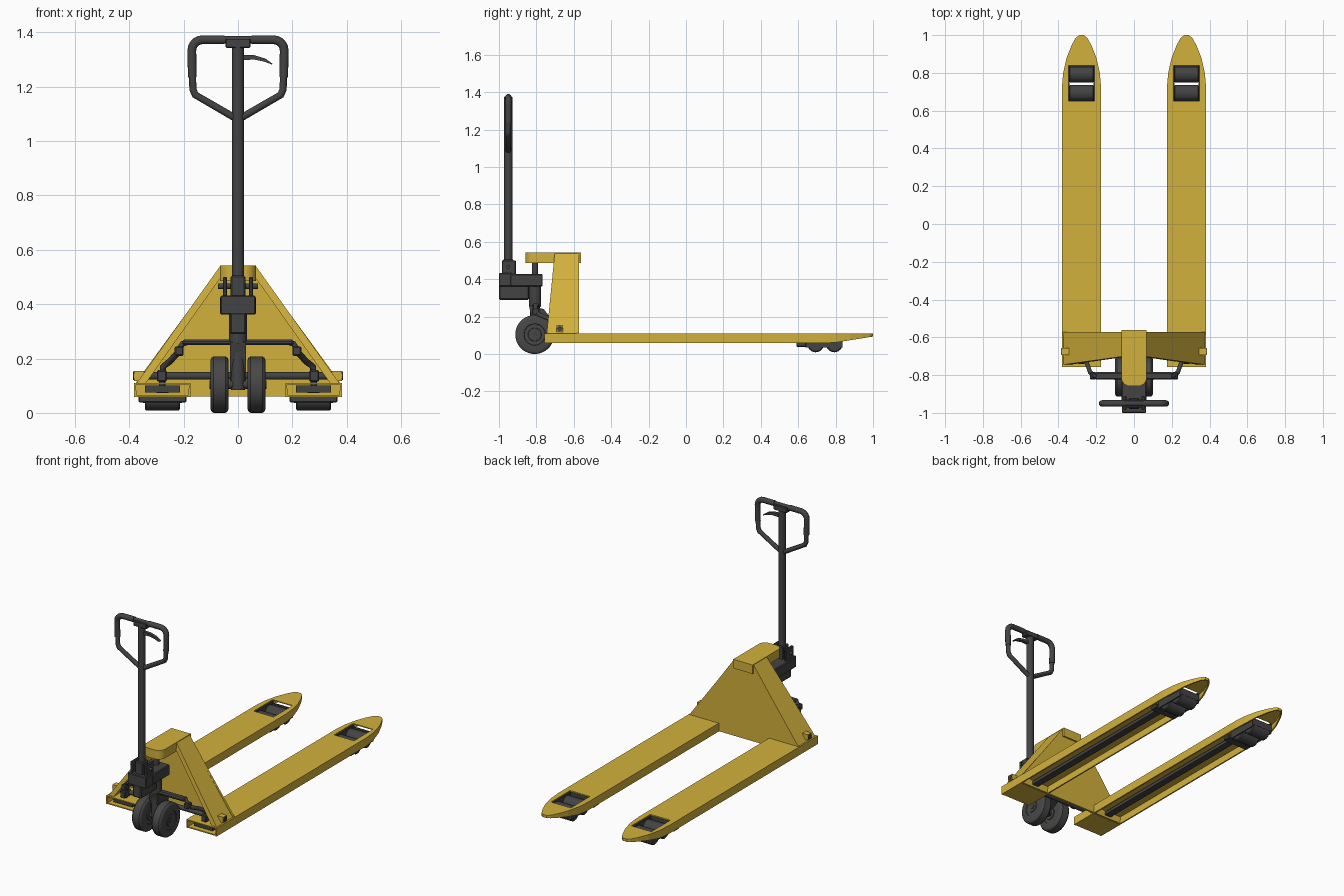
import bpy, bmesh, math
from mathutils import Matrix, Vector

cube = bpy.data.objects.get("Cube")
if cube:
    bpy.data.objects.remove(cube)


def material(name, rgb):
    m = bpy.data.materials.new(name)
    m.use_nodes = True
    col = (*rgb, 1)
    m.diffuse_color = col
    m.node_tree.nodes["Principled BSDF"].inputs["Base Color"].default_value = col
    return m


YELLOW = material("yellow paint", (0.65, 0.443, 0.046))
DARK = material("dark grey", (0.056, 0.056, 0.057))
RUBBER = material("wheel grey", (0.064, 0.064, 0.063))


def activate(ob):
    bpy.ops.object.select_all(action="DESELECT")
    ob.select_set(True)
    bpy.context.view_layer.objects.active = ob


def finish(bm, name, mat, mirror=False, smooth=False):
    """Turn a bmesh in world coordinates into an object, mirrored across x if asked."""
    bmesh.ops.recalc_face_normals(bm, faces=bm.faces)
    me = bpy.data.meshes.new(name)
    bm.to_mesh(me)
    bm.free()
    me.materials.append(mat)
    ob = bpy.data.objects.new(name, me)
    bpy.context.collection.objects.link(ob)
    activate(ob)
    if smooth:
        bpy.ops.object.shade_smooth_by_angle(angle=math.radians(35))
    if mirror:
        ob.modifiers.new("Mirror", "MIRROR")
    return ob


def box(name, xs, ys, zs, mat, mirror=False, bevel=0):
    bm = bmesh.new()
    lo, hi = (Vector(p) for p in zip(xs, ys, zs))
    size = hi - lo
    bmesh.ops.create_cube(bm, size=1, matrix=Matrix.Translation((lo + hi) / 2) @ Matrix.Diagonal((*size, 1)))
    if bevel:
        bmesh.ops.bevel(bm, geom=bm.edges[:], offset=bevel, segments=1, affect="EDGES")
    return finish(bm, name, mat, mirror)


def loft(name, ring_a, ring_b, mat, mirror=False, smooth=False):
    """Solid between two matching rings of points."""
    bm = bmesh.new()
    a, b = ([bm.verts.new(p) for p in ring] for ring in (ring_a, ring_b))
    n = len(a)
    bm.faces.new(a)
    bm.faces.new(b)
    for i in range(n):
        j = (i + 1) % n
        bm.faces.new((a[i], a[j], b[j], b[i]))
    return finish(bm, name, mat, mirror, smooth)


def lathe(name, profile, centre, axis, mat, mirror=False, steps=32):
    """Revolve (distance along axis, radius) points about an x or z axis."""
    bm = bmesh.new()
    rings = []
    for d, r in profile:
        ring = []
        for i in range(steps):
            t = math.tau * i / steps
            u, v = r * math.cos(t), r * math.sin(t)
            p = (d, u, v) if axis == "x" else (u, v, d)
            ring.append(bm.verts.new(Vector(p) + Vector(centre)))
        rings.append(ring)
    for a, b in zip(rings, rings[1:]):
        for i in range(steps):
            j = (i + 1) % steps
            bm.faces.new((a[i], a[j], b[j], b[i]))
    bm.faces.new(rings[0])
    bm.faces.new(rings[-1])
    return finish(bm, name, mat, mirror, True)


def tube(name, points, radius, mat, mirror=False):
    cu = bpy.data.curves.new(name, "CURVE")
    cu.dimensions = "3D"
    cu.bevel_depth, cu.bevel_resolution, cu.use_fill_caps = radius, 3, True
    sp = cu.splines.new("POLY")
    sp.points.add(len(points) - 1)
    for q, p in zip(sp.points, points):
        q.co = (*p, 1)
    cu.materials.append(mat)
    ob = bpy.data.objects.new(name, cu)
    bpy.context.collection.objects.link(ob)
    activate(ob)
    bpy.ops.object.convert(target="MESH")
    ob = bpy.context.object
    bpy.ops.object.shade_smooth_by_angle(angle=math.radians(50))
    if mirror:
        ob.modifiers.new("Mirror", "MIRROR")


# Forks: hollow channels with pointed tips and a roller window
FORK_X, TOP = 0.278, 0.11
half = [(0.104, -0.757), (0.104, 0.72), (0.097, 0.8), (0.079, 0.88),
        (0.053, 0.945), (0.031, 0.985), (0.012, 1.0)]
outline = [(FORK_X - w, y) for w, y in half] + [(FORK_X + w, y) for w, y in reversed(half)]
bm = bmesh.new()
upper = [bm.verts.new((x, y, TOP)) for x, y in outline]
lower = [bm.verts.new((x, y, 0.058 + max(0, y - 0.78) * 0.16)) for x, y in outline]
bm.faces.new(upper)
for i in range(len(upper) - 1):
    bm.faces.new((upper[i], upper[i + 1], lower[i + 1], lower[i]))
fork = finish(bm, "forks", YELLOW)
shell = fork.modifiers.new("Shell", "SOLIDIFY")
shell.thickness, shell.offset = 0.009, -1
window = box("window_cutter", (0.209, 0.347), (0.65, 0.838), (0.09, 0.13), YELLOW)
window.hide_render = True
cut = fork.modifiers.new("Window", "BOOLEAN")
cut.operation, cut.object, cut.solver = "DIFFERENCE", window, "EXACT"
activate(fork)
for m in ("Shell", "Window"):
    bpy.ops.object.modifier_apply(modifier=m)
bpy.data.objects.remove(window)
fork.modifiers.new("Mirror", "MIRROR")
box("fork_heel_plates", (0.18, 0.376), (-0.754, -0.58), (0.058, 0.065), YELLOW, True)

# Load rollers in a dark frame that lines the window, and the push rods
for i, y in enumerate((0.693, 0.793)):
    lathe(f"load_rollers_{i + 1}", [(-0.065, 0.038), (-0.06, 0.044), (0.06, 0.044), (0.065, 0.038)],
          (FORK_X, y, 0.053), "x", DARK, True, 24)
for side in (-1, 1):
    x = FORK_X + side * 0.068
    box("roller_links", (x - 0.004, x + 0.004), (0.64, 0.838), (0.036, 0.102), DARK, True)
for y, top in ((0.648, 0.104), (0.834, 0.092)):
    box("roller_frame_ends", (0.206, 0.35), (y - 0.004, y + 0.004), (0.05, top), DARK, True)
box("roller_carriers", (0.19, 0.366), (0.59, 0.642), (0.038, 0.064), DARK, True, 0.004)
box("push_rods", (FORK_X - 0.022, FORK_X + 0.022), (-0.7, 0.62), (0.074, 0.094), DARK, True)
box("push_rod_ends", (0.213, 0.342), (-0.74, -0.69), (0.075, 0.1), DARK, True)

# Mast: back plate, sloping side flanges and rounded cap
back = [(-0.375, 0.06), (0.375, 0.06), (0.375, 0.113), (0.063, 0.54), (-0.063, 0.54), (-0.375, 0.113)]
loft("back_plate", [(x, -0.585, z) for x, z in back], [(x, -0.572, z) for x, z in back], YELLOW)
loft("side_flanges",
     [(0.034, -0.572, 0.54), (0.066, -0.572, 0.54), (0.066, -0.702, 0.54), (0.034, -0.702, 0.54)],
     [(0.342, -0.572, 0.105), (0.376, -0.572, 0.105), (0.376, -0.745, 0.105), (0.342, -0.745, 0.105)],
     YELLOW, True)
corner = [(0.022 + 0.045 * math.sin(t), -0.813 - 0.045 * math.cos(t))
          for t in (math.radians(a) for a in range(0, 91, 10))] + [(0.067, -0.562)]
cap = corner + [(-x, y) for x, y in reversed(corner)]
loft("mast_cap", [(x, y, 0.486) for x, y in cap], [(x, y, 0.542) for x, y in cap], YELLOW, smooth=True)
box("axle_lugs", (0.345, 0.383), (-0.693, -0.657), (0.118, 0.154), YELLOW, True)
lathe("axle_bolts", [(0.34, 0.0155), (0.387, 0.0155)], (0, -0.675, 0.136), "x", DARK, True, 8)
lathe("cross_axle", [(-0.345, 0.014), (0.345, 0.014)], (0, -0.69, 0.136), "x", DARK, steps=16)

# Steering wheels with stepped hubs
tyre = [(-0.033, 0.034), (-0.029, 0.036), (-0.029, 0.056), (-0.033, 0.058), (-0.033, 0.09),
        (-0.03, 0.098), (-0.022, 0.104)]
lathe("steering_wheels", tyre + [(-d, r) for d, r in reversed(tyre)], (0.068, -0.809, 0.104), "x", RUBBER, True, 40)
lathe("steering_axle", [(-0.104, 0.016), (0.104, 0.016)], (0, -0.809, 0.104), "x", DARK, steps=16)

# Hydraulic pump: cylinder, ram and head
lathe("pump_cylinder", [(0.085, 0.026), (0.25, 0.026), (0.255, 0.033), (0.38, 0.033)], (0, -0.807, 0), "z", DARK)
lathe("pump_ram", [(0.37, 0.017), (0.49, 0.017)], (0, -0.807, 0), "z", DARK, steps=20)
box("pump_head", (-0.066, 0.066), (-0.94, -0.766), (0.362, 0.428), DARK, bevel=0.005)
box("pump_front", (-0.064, 0.064), (-1.0, -0.93), (0.362, 0.432), DARK, bevel=0.004)
box("pump_valve", (-0.03, 0.03), (-1.0, -0.84), (0.29, 0.37), DARK, bevel=0.006)
box("hinge_ears", (0.04, 0.056), (-0.985, -0.91), (0.42, 0.5), DARK, True, 0.004)
lathe("hinge_pin", [(-0.073, 0.01), (0.073, 0.01)], (0, -0.95, 0.466), "x", DARK, steps=16)
box("handle_socket", (-0.027, 0.027), (-0.98, -0.92), (0.42, 0.505), DARK, bevel=0.005)

# Lifting linkage from the pump to the forks
box("lift_bar", (-0.205, 0.205), (-0.824, -0.784), (0.249, 0.27), DARK, bevel=0.007)
tube("lift_bar_bends", [(0.19, -0.804, 0.259), (0.204, -0.804, 0.254), (0.212, -0.804, 0.242), (0.216, -0.8, 0.225)],
     0.011, DARK, True)
box("lift_bar_ends", (0.2, 0.233), (-0.824, -0.784), (0.21, 0.245), DARK, True, 0.005)
tube("lift_arms", [(0.216, -0.8, 0.225), (0.232, -0.785, 0.21), (0.25, -0.735, 0.19), (0.276, -0.712, 0.17),
                   (0.28, -0.71, 0.085)], 0.012, DARK, True)
box("lift_arm_pivots", (0.262, 0.298), (-0.74, -0.68), (0.115, 0.157), DARK, True, 0.004)
bracket = [(-0.84, 0.26), (-0.76, 0.24), (-0.73, 0.2), (-0.73, 0.15), (-0.81, 0.11)]
loft("pump_bracket", [(-0.03, y, z) for y, z in bracket], [(0.03, y, z) for y, z in bracket], DARK)

# Handle: pole, loop, grips and release lever
HY = -0.95
lathe("handle_pole", [(0.48, 0.022), (1.36, 0.022)], (0, HY, 0), "z", DARK, steps=24)
bend = [(0.13 + 0.04 * math.sin(t), HY, 1.333 + 0.04 * math.cos(t))
        for t in (math.radians(a) for a in range(0, 91, 18))]
tube("handle_loop", [(0, HY, 1.373)] + bend + [(0.166, HY, 1.19), (0.157, HY, 1.17), (0, HY, 1.079)],
     0.014, DARK, True)
tube("handle_grips", [(0.05, HY, 1.373)] + bend + [(0.168, HY, 1.235)], 0.017, DARK, True)
box("handle_head", (-0.046, 0.046), (HY - 0.022, HY + 0.022), (1.343, 1.378), DARK, bevel=0.004)
lever = [(0.01, 1.318), (0.06, 1.316), (0.1, 1.304), (0.128, 1.284),
         (0.124, 1.282), (0.095, 1.293), (0.06, 1.3), (0.01, 1.298)]
loft("release_lever", [(x, HY - 0.01, z) for x, z in lever], [(x, HY + 0.01, z) for x, z in lever], DARK)
